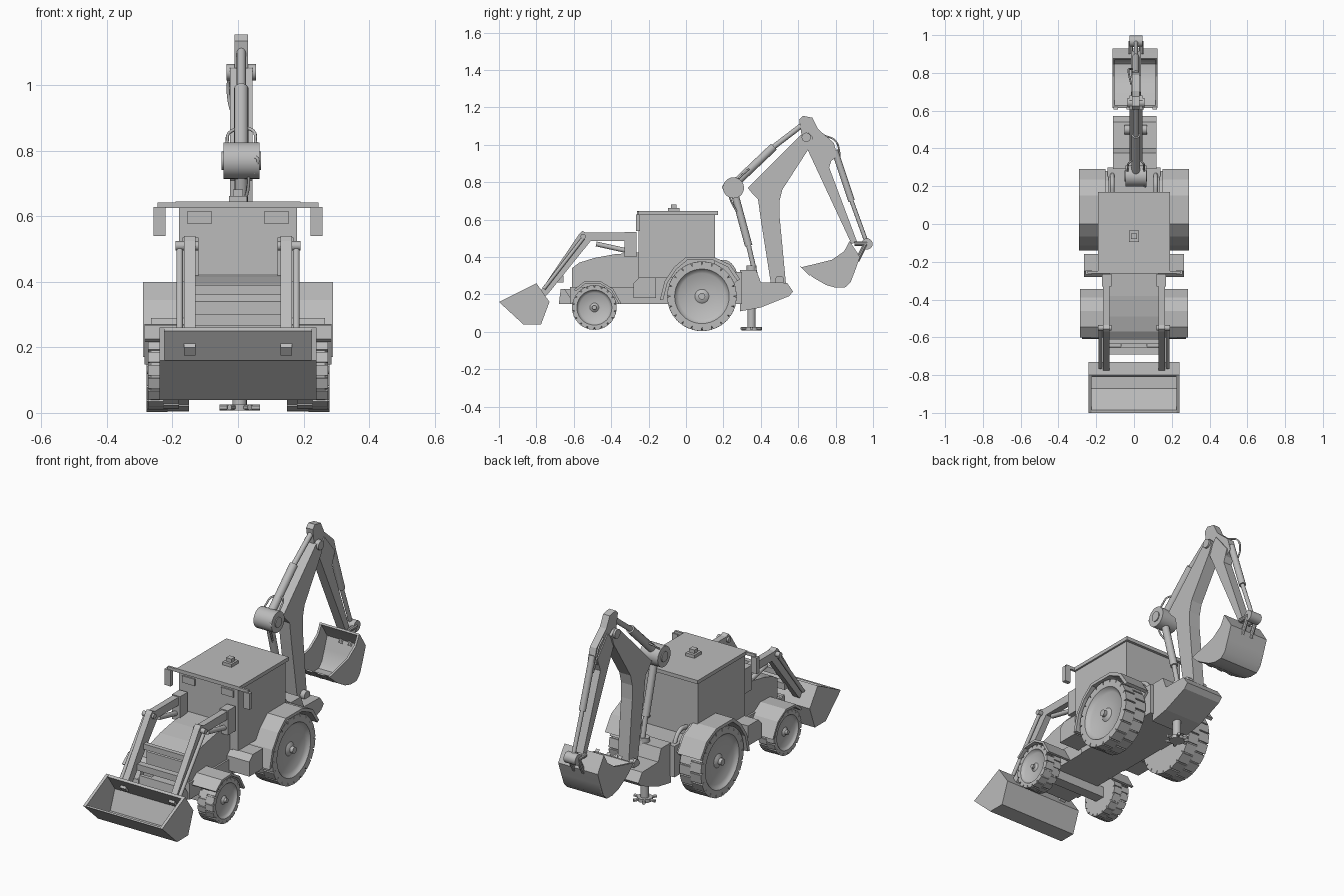
import bpy, bmesh, math
from mathutils import Vector, Matrix

cube = bpy.data.objects.get("Cube")
if cube:
    bpy.data.objects.remove(cube, do_unlink=True)

GREY = (0.5, 0.5, 0.5, 1)
mat = bpy.data.materials.new("plain grey")
mat.use_nodes = True
mat.diffuse_color = GREY
mat.node_tree.nodes["Principled BSDF"].inputs["Base Color"].default_value = GREY


def finish(name, bm, smooth=False):
    bmesh.ops.recalc_face_normals(bm, faces=bm.faces)
    me = bpy.data.meshes.new(name)
    bm.to_mesh(me)
    bm.free()
    me.materials.append(mat)
    ob = bpy.data.objects.new(name, me)
    bpy.context.collection.objects.link(ob)
    if smooth:
        bpy.ops.object.select_all(action='DESELECT')
        ob.select_set(True)
        bpy.context.view_layer.objects.active = ob
        bpy.ops.object.shade_smooth_by_angle(angle=math.radians(35))
    return ob


def prism(name, pts, x0, x1, smooth=False):
    """Side outline of (y, z) points, extruded across x."""
    bm = bmesh.new()
    face = bm.faces.new([bm.verts.new((x0, y, z)) for y, z in pts])
    ext = bmesh.ops.extrude_face_region(bm, geom=[face])
    moved = [v for v in ext["geom"] if isinstance(v, bmesh.types.BMVert)]
    bmesh.ops.translate(bm, verts=moved, vec=(x1 - x0, 0, 0))
    return finish(name, bm, smooth)


def strip(name, pts, centre, scale, x0, x1, smooth=False):
    """Bent plate that follows the points and thickens toward a centre."""
    cy, cz = centre
    inner = [(cy + (y - cy) * scale, cz + (z - cz) * scale) for y, z in reversed(pts)]
    return prism(name, pts + inner, x0, x1, smooth)


def box(name, x0, x1, y0, y1, z0, z1):
    return prism(name, [(y0, z0), (y1, z0), (y1, z1), (y0, z1)], x0, x1)


def rod(name, p, q, r, segments=16):
    p, q = Vector(p), Vector(q)
    d = q - p
    m = Matrix.Translation((p + q) / 2) @ d.to_track_quat('Z', 'Y').to_matrix().to_4x4()
    bm = bmesh.new()
    bmesh.ops.create_cone(bm, cap_ends=True, segments=segments, radius1=r, radius2=r,
                          depth=d.length, matrix=m)
    return finish(name, bm, True)


def hose(name, pts, r=0.005):
    cu = bpy.data.curves.new(name, 'CURVE')
    cu.dimensions = '3D'
    cu.bevel_depth = r
    cu.bevel_resolution = 1
    cu.resolution_u = 6
    sp = cu.splines.new('BEZIER')
    sp.bezier_points.add(len(pts) - 1)
    for b, co in zip(sp.bezier_points, pts):
        b.co = co
        b.handle_left_type = b.handle_right_type = 'AUTO'
    cu.materials.append(mat)
    bpy.context.collection.objects.link(bpy.data.objects.new(name, cu))


def wheel(name, side, y, z, r, x0, x1, lugs):
    """Tyre and dished rim turned about x, with two staggered rows of tread."""
    w = x1 - x0
    prof = [(x0, 0), (x0, r * .72), (x0, r * .9), (x0 + w * .1, r * .96), (x1 - w * .1, r * .96),
            (x1, r * .9), (x1, r * .78), (x1 - w * .08, r * .74), (x1 - w * .16, r * .66),
            (x1 - w * .2, r * .2), (x1 - w * .1, r * .1), (x1 - w * .1, 0)]
    bm = bmesh.new()
    vs = [bm.verts.new((side * x, y, z + h)) for x, h in prof]
    es = [bm.edges.new(e) for e in zip(vs, vs[1:])]
    bmesh.ops.spin(bm, geom=vs + es, cent=(0, y, z), axis=(1, 0, 0),
                   angle=math.tau, steps=40)
    bmesh.ops.remove_doubles(bm, verts=bm.verts, dist=1e-5)
    finish(name + "_tyre", bm, True)
    bm = bmesh.new()
    for row in (0, 1):
        for i in range(lugs):
            a = math.tau * (i + row / 2) / lugs
            m = (Matrix.Translation((side * (x0 + w * (.25 + row / 2)), y, z))
                 @ Matrix.Rotation(a, 4, 'X') @ Matrix.Translation((0, 0, r * .94))
                 @ Matrix.Diagonal((w * .5, r * .27, r * .1, 1)))
            bmesh.ops.create_cube(bm, size=1, matrix=m)
    finish(name + "_tread", bm)


# Chassis, bonnet and nose
box("chassis", -.14, .14, -.62, .3, .15, .24)
prism("bonnet", [(-.61, .16), (-.61, .34), (-.57, .37), (-.49, .395), (-.38, .415), (-.25, .425),
                 (-.25, .16)], -.13, .13)
box("nose_block", -.07, .07, -.66, -.6, .15, .23)
prism("front_bumper", [(-.68, .15), (-.61, .15), (-.61, .17), (-.65, .23), (-.67, .23)], -.13, .13)
box("front_axle", -.2, .2, -.52, -.46, .1, .16)
box("rear_axle", -.17, .17, .04, .13, .15, .23)

# Cab, roof and fittings
box("cab_upper", -.18, .18, -.255, .155, .29, .63)
box("cab_lower", -.145, .145, -.255, .16, .15, .3)
box("roof", -.19, .19, -.262, .17, .625, .645)
box("beacon_base", -.027, .027, -.095, -.035, .645, .662)
box("beacon", -.016, .016, -.08, -.05, .66, .682)
box("rear_body", -.14, .14, .15, .3, .15, .32)

for s, side in ((1, "left"), (-1, "right")):
    def part(n): return side + "_" + n
    box(part("mirror_arm"), s * .17, s * .245, -.262, -.25, .625, .642)
    box(part("mirror"), s * .222, s * .258, -.268, -.245, .54, .628)
    box(part("work_light"), s * .08, s * .155, -.263, -.254, .578, .615)
    prism(part("step_tank"), [(-.28, .18), (-.16, .18), (-.16, .29), (-.25, .29), (-.28, .26)],
          s * .13, s * .265)
    # Wheels and mudguards
    wheel(part("rear_wheel"), s, .085, .19, .187, .15, .28, 20)
    wheel(part("front_wheel"), s, -.49, .13, .12, .18, .275, 18)
    rod(part("rear_hub"), (s * .24, .085, .19), (s * .285, .085, .19), .018)
    rod(part("front_hub"), (s * .24, -.49, .13), (s * .277, -.49, .13), .012)
    strip(part("rear_mudguard"), [(-.14, .17), (-.115, .27), (-.065, .345), (0, .4), (.15, .4),
                                  (.235, .36), (.29, .28)], (.085, .19), .92, s * .15, s * .29)
    prism(part("mudguard_infill"), [(-.12, .22), (-.06, .34), (0, .39), (.15, .39), (.23, .35),
                                    (.28, .28), (.2, .2), (-.05, .2)], s * .135, s * .152)
    strip(part("front_mudguard"), [(-.6, .225), (-.545, .268), (-.46, .272), (-.39, .23),
                                   (-.345, .15)], (-.49, .13), .91, s * .13, s * .285)
    # Loader arms with their rams
    prism(part("loader_arm"), [(-.79, .2), (-.77, .175), (-.74, .2), (-.51, .485), (-.275, .485),
                               (-.275, .53), (-.535, .53), (-.555, .54), (-.57, .525)],
          s * .13, s * .165)
    box(part("loader_post"), s * .12, s * .17, -.33, -.265, .4, .535)
    rod(part("lift_ram"), (s * .148, -.48, .47), (s * .148, -.3, .43), .013)
    rod(part("tilt_ram"), (s * .178, -.76, .23), (s * .178, -.55, .5), .01)
    rod(part("arm_pin"), (s * .12, -.55, .51), (s * .19, -.55, .51), .014)
    # Rails behind the cab
    hose(part("rear_rail"), [(s * .115, .16, .37), (s * .115, .22, .37), (s * .115, .28, .28)], .012)

box("arm_crossbar", -.14, .14, -.69, -.655, .265, .3)
box("arm_upper_crossbar", -.14, .14, -.635, -.61, .36, .39)

# Loader bucket: bent shell with side plates
shell = [(-1, .16), (-.87, .04), (-.775, .04), (-.73, .16), (-.8, .26)]
strip("loader_bucket_shell", shell, (-.88, .175), .88, -.24, .24)
for s in (1, -1):
    prism("loader_bucket_side", shell, s * .224, s * .24)

# Backhoe mount and stabiliser
prism("backhoe_mount", [(.29, .33), (.375, .33), (.4, .265), (.54, .262), (.573, .215), (.55, .19),
                        (.4, .13), (.29, .11)], -.112, .12)
rod("stabiliser_leg", (.005, .35, .02), (.005, .35, .2), .022)
rod("stabiliser_collar", (.005, .35, .32), (.005, .35, .355), .026)
rod("stabiliser_hub", (.005, .35, .008), (.005, .35, .026), .04, 12)
for k in range(6):
    a = math.tau * k / 6
    rod("stabiliser_toe", (.005, .35, .017),
        (.005 + .062 * math.cos(a), .35 + .062 * math.sin(a), .017), .009, 6)

# Boom, swing drum and long rams
CX = .01
prism("boom", [(.455, .25), (.535, .25), (.5, .62), (.5, .7), (.515, .76), (.66, .985), (.68, 1.04),
               (.655, 1.065), (.61, 1.05), (.36, .8), (.33, .77), (.35, .745), (.385, .71), (.4, .6)],
      CX - .034, CX + .034)
rod("boom_foot_pin", (CX - .06, .5, .275), (CX + .06, .5, .275), .025)
rod("swing_drum", (-.045, .254, .77), (.065, .254, .77), .056, 28)
rod("drum_boss", (-.05, .254, .77), (.07, .254, .77), .028)
rod("boom_ram_barrel", (CX, .265, .72), (CX, .335, .46), .02)
rod("boom_ram_piston", (CX, .335, .46), (CX, .37, .31), .013)
rod("dipper_ram_barrel", (CX, .27, .80), (CX, .47, .99), .022)
rod("dipper_ram_piston", (CX, .47, .99), (CX, .64, 1.12), .014)

# Dipper with its link rods
prism("dipper_head", [(.605, 1.135), (.625, 1.155), (.675, 1.145), (.705, 1.085), (.79, 1.01),
                      (.81, .94), (.76, .9), (.68, .96), (.62, 1.04)], CX - .02, CX + .02)
prism("dipper_arm", [(.645, .985), (.7, 1.06), (.79, .95), (.765, .88), (.915, .48), (.885, .47)],
      CX - .026, CX + .026)
rod("elbow_pin", (CX - .045, .643, 1.04), (CX + .045, .643, 1.04), .025)
rod("bucket_ram_barrel", (CX, .795, .97), (CX, .885, .7), .018)
rod("bucket_ram_piston", (CX, .885, .7), (CX, .965, .48), .011)
rod("link_joint", (CX - .035, .968, .47), (CX + .035, .968, .47), .03)
for s in (1, -1):
    rod("bucket_link", (CX + s * .028, .968, .47), (CX + s * .028, .9, .47), .012, 10)
    rod("bucket_tilt_link", (CX + s * .028, .96, .47), (CX + s * .028, .915, .38), .012, 10)

# Digging bucket: curved shell, side plates and teeth
scoop = [(.615, .345), (.68, .29), (.75, .25), (.8, .236), (.85, .237), (.88, .265), (.905, .33),
         (.93, .4), (.905, .44), (.875, .485)]
strip("digging_bucket_shell", scoop, (.79, .37), .93, -.115, .125, True)
for x in (-.115, .113):
    prism("digging_bucket_side", scoop + [(.845, .43), (.78, .385), (.7, .365)], x, x + .012)
for k in range(4):
    x = -.108 + k * .069
    prism("bucket_tooth", [(.605, .355), (.66, .3), (.67, .312)], x, x + .022)

# Hydraulic hoses
hose("drum_hose", [(-.035, .28, .82), (-.02, .33, .86), (.04, .33, .865), (.055, .28, .82)])
hose("boom_hose", [(.05, .22, .73), (.055, .2, .78), (.03, .25, .68), (.01, .3, .6)])
hose("dipper_hose", [(-.015, .74, 1.05), (-.028, .8, 1.02), (-.028, .82, .96), (-.01, .82, .89)])
